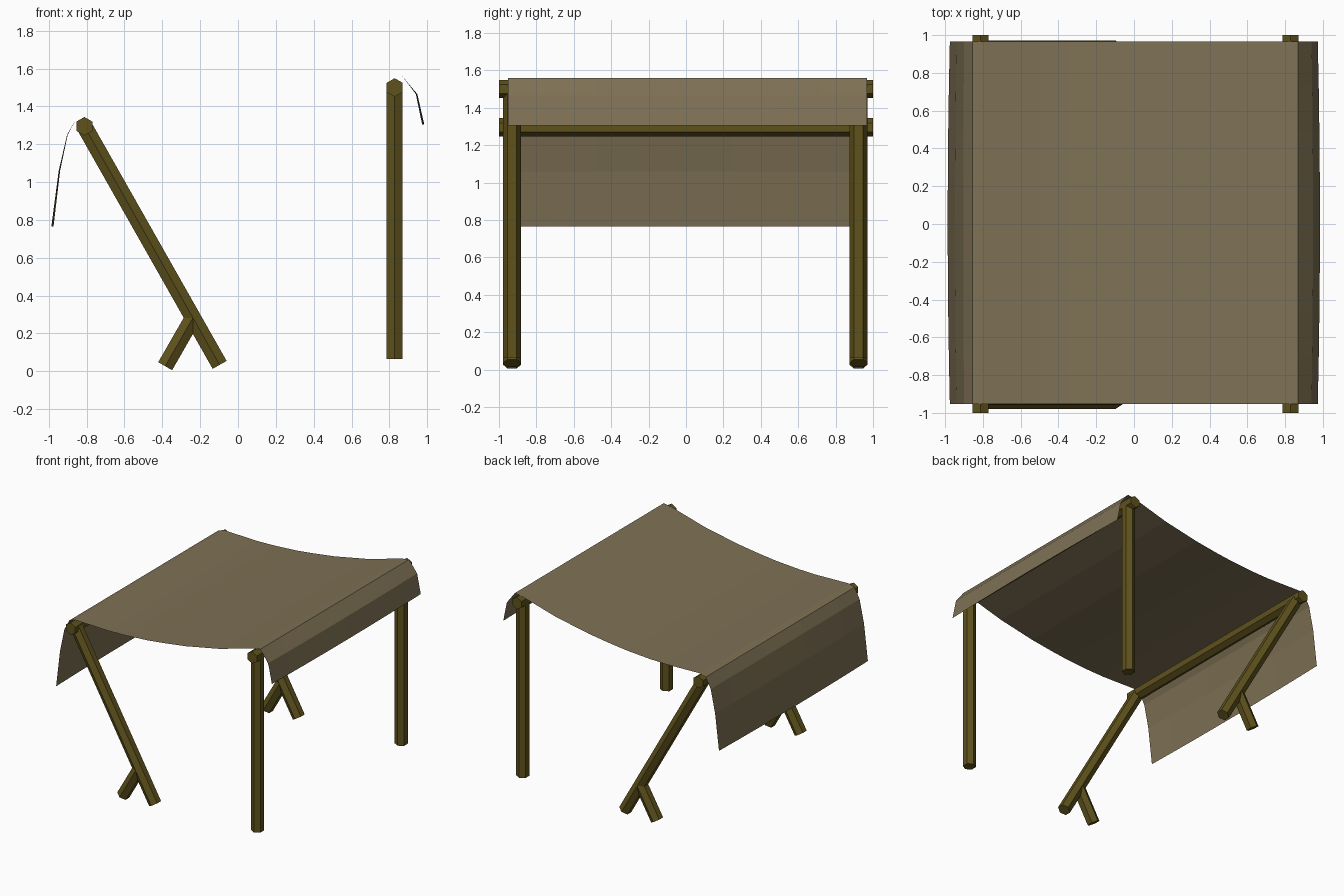
import bpy
import math
from mathutils import Vector

if "Cube" in bpy.data.objects:
    bpy.data.objects.remove(bpy.data.objects["Cube"])


def material(name, rgb):
    m = bpy.data.materials.new(name)
    m.diffuse_color = (*rgb, 1)
    m.use_nodes = True
    m.node_tree.nodes["Principled BSDF"].inputs["Base Color"].default_value = m.diffuse_color
    return m


WOOD = material("wood", (0.115, 0.085, 0.012))
CLOTH = material("cloth", (0.21, 0.165, 0.09))


def make(name, verts, faces, mat):
    me = bpy.data.meshes.new(name)
    me.from_pydata(verts, [], faces)
    me.materials.append(mat)
    me.update()
    ob = bpy.data.objects.new(name, me)
    bpy.context.collection.objects.link(ob)
    return ob


def pole(name, p, q, ridge, r=0.049):
    """Six-sided pole from p to q with a corner facing the ridge direction."""
    p, q, u = Vector(p), Vector(q), Vector(ridge)
    v = (q - p).normalized().cross(u)
    ring = [r * (math.cos(i * math.pi / 3) * u + math.sin(i * math.pi / 3) * v) for i in range(6)]
    verts = [p + o for o in ring] + [q + o for o in ring]
    faces = [(i, (i + 1) % 6, (i + 1) % 6 + 6, i + 6) for i in range(6)]
    faces += [tuple(range(5, -1, -1)), tuple(range(6, 12))]
    return make(name, verts, faces, WOOD)


# Cross beams
Z, Y = (0, 0, 1), (0, 1, 0)
pole("low_beam", (-0.812, -1, 1.295), (-0.812, 1, 1.295), Z)
pole("high_beam", (0.828, -1, 1.5), (0.828, 1, 1.5), Z)

# Upright posts, leaning posts and their short props
for side, y in (("front", -0.93), ("back", 0.922)):
    pole(side + "_post", (0.828, y, 0.065), (0.828, y, 1.5), Y)
    pole(side + "_leaning_post", (-0.097, y, 0.034), (-0.812, y, 1.295), Y)
    pole(side + "_prop", (-0.385, y, 0.027), (-0.238, y, 0.283), Y)

# Sagging cloth canopy with hanging flaps
profile = [(-0.975, 0.765), (-0.94, 1.06), (-0.9, 1.25), (-0.855, 1.335), (-0.805, 1.352),
           (-0.5, 1.344), (-0.35, 1.348), (-0.15, 1.361), (0.0, 1.378), (0.2, 1.406),
           (0.5, 1.465), (0.65, 1.507), (0.8, 1.549), (0.868, 1.56), (0.94, 1.465), (0.973, 1.305)]
n, rows = len(profile), 8
verts = []
for j in range(rows + 1):
    t = 2 * j / rows - 1
    for x, z in profile:
        hang = max(0, abs(x) - 0.87) / 0.1
        verts.append((x + math.copysign(0.011 * hang * (1 - t * t), x), 0.007 + 0.96 * t, z))
faces = [(j * n + i, (j + 1) * n + i, (j + 1) * n + i + 1, j * n + i + 1)
         for j in range(rows) for i in range(n - 1)]
# Winding gives upward-facing normals
faces = [f[::-1] for f in faces]
make("canopy", verts, faces, CLOTH)
